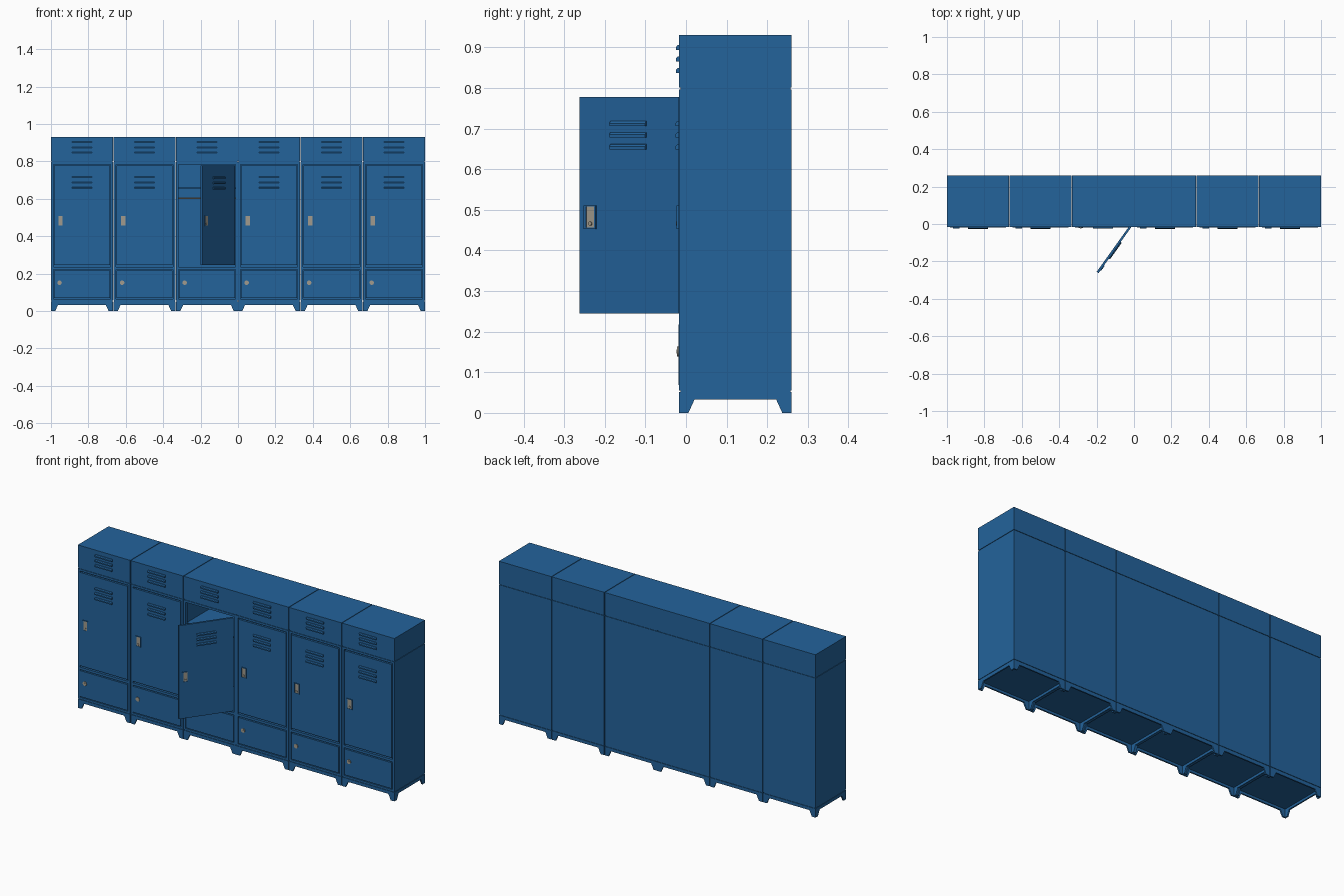
import bpy, bmesh, math
from mathutils import Matrix, Vector

if "Cube" in bpy.data.objects:
    bpy.data.objects.remove(bpy.data.objects["Cube"])

def material(name, col):
    m = bpy.data.materials.new(name)
    m.diffuse_color = (*col, 1)
    m.use_nodes = True
    m.node_tree.nodes["Principled BSDF"].inputs["Base Color"].default_value = m.diffuse_color
    return m

BLUE = material("locker blue", (0.017, 0.125, 0.33))
METAL = material("brushed metal", (0.36, 0.33, 0.27))

W, GAP = 0.331, 0.0035          # locker width and gap between lockers
F, B, TOP = -0.017, 0.26, 0.93  # front, back, top
DL, DR = 0.016, W - 0.016       # door left / right inside a locker
DZ0, DZ1 = 0.245, 0.778         # door bottom / top


def box(bm, x0, x1, y0, y1, z0, z1):
    mat = Matrix.Translation(((x0 + x1) / 2, (y0 + y1) / 2, (z0 + z1) / 2)) \
        @ Matrix.Diagonal((x1 - x0, y1 - y0, z1 - z0, 1))
    bmesh.ops.create_cube(bm, size=1, matrix=mat)


def prism(bm, pts, vec):
    """Extrude a planar outline along a vector."""
    f = bm.faces.new([bm.verts.new(p) for p in pts])
    r = bmesh.ops.extrude_face_region(bm, geom=[f])
    vs = [e for e in r["geom"] if isinstance(e, bmesh.types.BMVert)]
    bmesh.ops.translate(bm, verts=vs, vec=Vector(vec))


def rod(bm, centre, axis, r, length, n=20):
    rot = Matrix.Rotation(math.pi / 2, 4, axis)
    bmesh.ops.create_cone(bm, cap_ends=True, segments=n, radius1=r, radius2=r,
                          depth=length, matrix=Matrix.Translation(centre) @ rot)


def finish(name, bm, mat, xform):
    bmesh.ops.recalc_face_normals(bm, faces=bm.faces[:])
    me = bpy.data.meshes.new(name)
    bm.to_mesh(me)
    bm.free()
    me.materials.append(mat)
    ob = bpy.data.objects.new(name, me)
    ob.matrix_world = xform
    bpy.context.collection.objects.link(ob)
    return ob


def louvers(bm, y, zs):
    # hooded vent slats, rounded on top and undercut below
    x0 = W / 2 - 0.054
    prof = [(0.002, 0.007), (-0.004, 0.006), (-0.008, 0.001), (-0.008, -0.006), (0.002, -0.006)]
    for z in zs:
        prism(bm, [(x0, y + a, z + b) for a, b in prof], (0.108, 0, 0))


def skirt_outline(length):
    # front or side apron with two tapered feet
    h, foot, taper = 0.033, 0.023, 0.038
    return [(0, 0), (foot, 0), (taper, h), (length - taper, h), (length - foot, 0),
            (length, 0), (length, 0.051), (0, 0.051)]


def cabinet(xf):
    bm = bmesh.new()
    t = 0.008
    # base aprons on four sides and bottom plate
    for y in (F, B - t):
        prism(bm, [(a, y, b) for a, b in skirt_outline(W)], (0, t, 0))
    for x in (0, W - t):
        prism(bm, [(x, F + a, b) for a, b in skirt_outline(B - F)], (t, 0, 0))
    g = 0.003
    box(bm, g, W - g, F + g, B - g, 0.047, 0.06)
    # side walls, back wall and floors
    box(bm, 0, t, F, B, 0.055, 0.796)
    box(bm, W - t, W, F, B, 0.055, 0.796)
    box(bm, t, W - t, B - t, B, 0.055, 0.796)
    box(bm, t, W - t, F + 0.004, B - t, 0.224, 0.232)
    # front frame
    for x0, x1 in ((t, 0.0125), (W - 0.0125, W - t)):
        box(bm, x0, x1, F, F + 0.014, 0.055, 0.796)
    for z0, z1 in ((0.055, 0.064), (0.222, 0.236), (0.784, 0.796)):
        box(bm, 0.0125, W - 0.0125, F, F + 0.014, z0, z1)
    # shadow groove and top compartment
    box(bm, g, W - g, F + g, B - g, 0.79, 0.804)
    box(bm, 0, W, F, B, 0.801, TOP)
    finish("locker_cabinet", bm, BLUE, xf)

    bm = bmesh.new()
    louvers(bm, F, (0.899, 0.871, 0.843))
    finish("top_vents", bm, BLUE, xf)


def door(xf):
    y = F - 0.002
    bm = bmesh.new()
    box(bm, DL, DR, y, y + 0.012, DZ0, DZ1)
    finish("door", bm, BLUE, xf)
    bm = bmesh.new()
    louvers(bm, y + 0.001, (0.712, 0.684, 0.655))
    finish("door_vents", bm, BLUE, xf)
    # handle: blue bezel around a metal pull with a latch button
    a, b, z0, z1, e = DL + 0.016, DL + 0.051, 0.453, 0.511, 0.007
    bm = bmesh.new()
    box(bm, a, a + e, y - 0.004, y + 0.002, z0, z1)
    box(bm, b - 0.004, b, y - 0.004, y + 0.002, z0, z1)
    box(bm, a + e, b - 0.004, y - 0.004, y + 0.002, z0, z0 + 0.003)
    box(bm, a + e, b - 0.004, y - 0.004, y + 0.002, z1 - 0.003, z1)
    finish("handle_bezel", bm, BLUE, xf)
    bm = bmesh.new()
    box(bm, a + e, b - 0.004, y - 0.002, y + 0.002, z0 + 0.003, z1 - 0.003)
    rod(bm, (a + 0.019, y - 0.003, z0 + 0.013), 'X', 0.005, 0.005, 14)
    finish("handle_pull", bm, METAL, xf)


def drawer(xf):
    bm = bmesh.new()
    box(bm, DL, DR, F - 0.002, F + 0.01, 0.069, 0.217)
    finish("lower_drawer", bm, BLUE, xf)
    bm = bmesh.new()
    rod(bm, (0.046, F - 0.002, 0.151), 'X', 0.012, 0.007)
    rod(bm, (0.046, F - 0.005, 0.151), 'X', 0.005, 0.004, 12)
    finish("drawer_lock", bm, METAL, xf)


# six lockers; the middle two touch each other
for i in range(6):
    x = -1 + i * (W + GAP) if i < 3 else 1 - W - (5 - i) * (W + GAP)
    xf = Matrix.Translation((x, 0, 0))
    cabinet(xf)
    drawer(xf)
    if i == 2:
        # open door swung on its right-hand hinge
        h = Matrix.Translation((DR, F - 0.002, 0))
        door(xf @ h @ Matrix.Rotation(math.radians(54.5), 4, 'Z') @ h.inverted())
        # shelf and hanging rail inside
        bm = bmesh.new()
        box(bm, 0.008, W - 0.008, F + 0.016, B - 0.008, 0.652, 0.661)
        finish("shelf", bm, BLUE, xf)
        bm = bmesh.new()
        rod(bm, (W / 2, 0.12, 0.604), 'Y', 0.004, W - 0.016, 12)
        finish("hanging_rail", bm, METAL, xf)
    else:
        door(xf)
